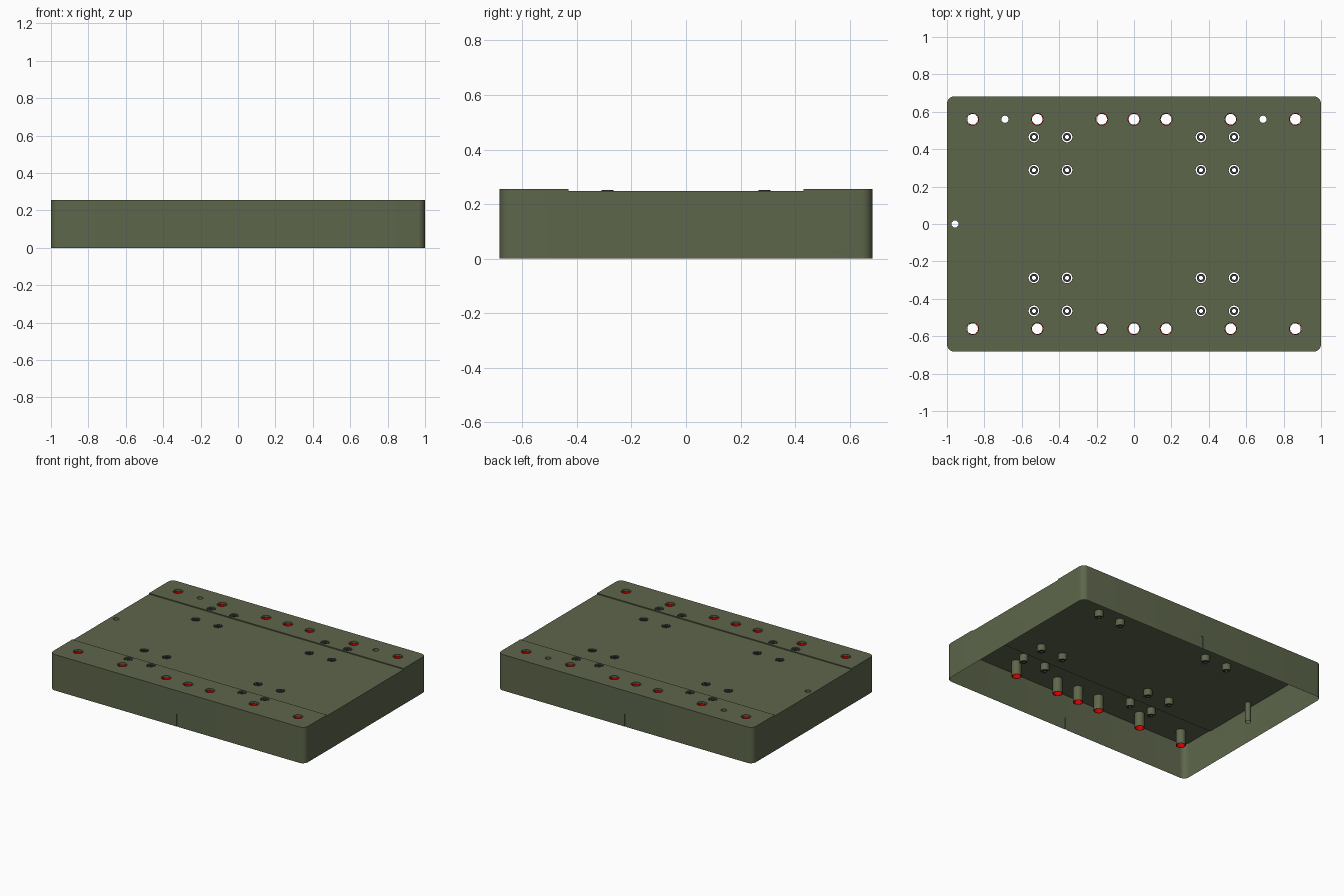
import bpy, bmesh, math
from mathutils import Matrix

if "Cube" in bpy.data.objects:
    bpy.data.objects.remove(bpy.data.objects["Cube"])

HX, HY, TOP, FLOOR, CH = 1.0, 0.683, 0.255, 0.248, 0.43


def material(name, rgb):
    m = bpy.data.materials.new(name)
    m.diffuse_color = (*rgb, 1)
    m.use_nodes = True
    m.node_tree.nodes["Principled BSDF"].inputs["Base Color"].default_value = m.diffuse_color
    return m


def finish(name, bm, mat=None):
    bmesh.ops.recalc_face_normals(bm, faces=bm.faces)
    me = bpy.data.meshes.new(name)
    bm.to_mesh(me)
    bm.free()
    ob = bpy.data.objects.new(name, me)
    bpy.context.collection.objects.link(ob)
    if mat:
        me.materials.append(mat)
    return ob


def box(bm, x0, x1, y0, y1, z0, z1):
    m = Matrix.Translation(((x0 + x1) / 2, (y0 + y1) / 2, (z0 + z1) / 2)) \
        @ Matrix.Diagonal((x1 - x0, y1 - y0, z1 - z0, 1))
    return bmesh.ops.create_cube(bm, size=1, matrix=m)['verts']


def cylinder(bm, x, y, r, z0, z1):
    bmesh.ops.create_cone(bm, cap_ends=True, segments=24, radius1=r, radius2=r, depth=z1 - z0,
                          matrix=Matrix.Translation((x, y, (z0 + z1) / 2)))


def ring(bm, x, y, r_out, r_in, z0, z1, n=24):
    profile = [(r_out, z0), (r_out, z1), (r_in, z1), (r_in, z0)]
    loops = [[bm.verts.new((x + r * math.cos(2 * math.pi * i / n),
                            y + r * math.sin(2 * math.pi * i / n), z)) for i in range(n)]
             for r, z in profile]
    for k in range(4):
        a, b = loops[k], loops[(k + 1) % 4]
        for i in range(n):
            j = (i + 1) % n
            bm.faces.new((a[i], a[j], b[j], b[i]))


def smooth(ob):
    bpy.ops.object.select_all(action='DESELECT')
    ob.select_set(True)
    bpy.context.view_layer.objects.active = ob
    bpy.ops.object.shade_smooth_by_angle(angle=math.radians(30))


green = material("olive", (0.11, 0.133, 0.07))
red = material("red", (0.6, 0.0, 0.0))
dark = material("dark_grey", (0.045, 0.045, 0.05))

# Hole positions
large = [(x, s * 0.56) for s in (-1, 1) for x in (-0.863, -0.517, -0.172, 0, 0.172, 0.517, 0.863)]
mounts = [(sx * x, sy * y) for sx in (-1, 1) for sy in (-1, 1)
          for x in (0.358, 0.535) for y in (0.288, 0.465)]
dowels = [(-0.69, 0.56), (0.69, 0.56), (-0.957, 0)]

# Housing block with rounded vertical corners
bm = bmesh.new()
box(bm, -HX, HX, -HY, HY, 0, TOP)
corners = [e for e in bm.edges if abs(e.verts[0].co.z - e.verts[1].co.z) > 0.1]
bmesh.ops.bevel(bm, geom=corners, offset=0.04, segments=8, profile=0.5, affect='EDGES')
housing = finish("housing", bm, green)

# Cutters: shallow channel, then holes and small notches
bm = bmesh.new()
box(bm, -1.2, 1.2, -CH, CH, FLOOR, 0.4)
channel = finish("channel_cutter", bm)
bm = bmesh.new()
for x, y in large:
    cylinder(bm, x, y, 0.032, TOP - 0.105, 0.3)
for x, y in mounts:
    cylinder(bm, x, y, 0.0285, 0.204, 0.3)
for x, y in dowels:
    cylinder(bm, x, y, 0.019, 0.11, 0.3)
for s in (-1, 1):
    box(bm, -0.005, 0.005, s * HY - 0.006, s * HY + 0.006, -0.02, 0.09)
holes = finish("hole_cutter", bm)

for cutter in (channel, holes):
    cutter.hide_render = True
    mod = housing.modifiers.new("cut", 'BOOLEAN')
    mod.object, mod.operation, mod.solver = cutter, 'DIFFERENCE', 'EXACT'
    bpy.context.view_layer.objects.active = housing
    bpy.ops.object.modifier_apply(modifier=mod.name)
    bpy.data.objects.remove(cutter)

# Open the underside and the hole bottoms, leaving a thin shell with hanging tubes
bm = bmesh.new()
bm.from_mesh(housing.data)
floors = [f for f in bm.faces if abs(f.normal.z) > 0.9 and f.calc_center_median().z < 0.24]
bmesh.ops.delete(bm, geom=floors, context='FACES')
bm.to_mesh(housing.data)
bm.free()
smooth(housing)

# Red sleeves in the large holes
bm = bmesh.new()
for x, y in large:
    ring(bm, x, y, 0.0315, 0.0285, TOP - 0.105, TOP - 0.012)
smooth(finish("red_sleeves", bm, red))

# Dark threaded inserts in the mounting holes
bm = bmesh.new()
for x, y in mounts:
    ring(bm, x, y, 0.022, 0.011, 0.206, 0.251)
smooth(finish("mount_inserts", bm, dark))
